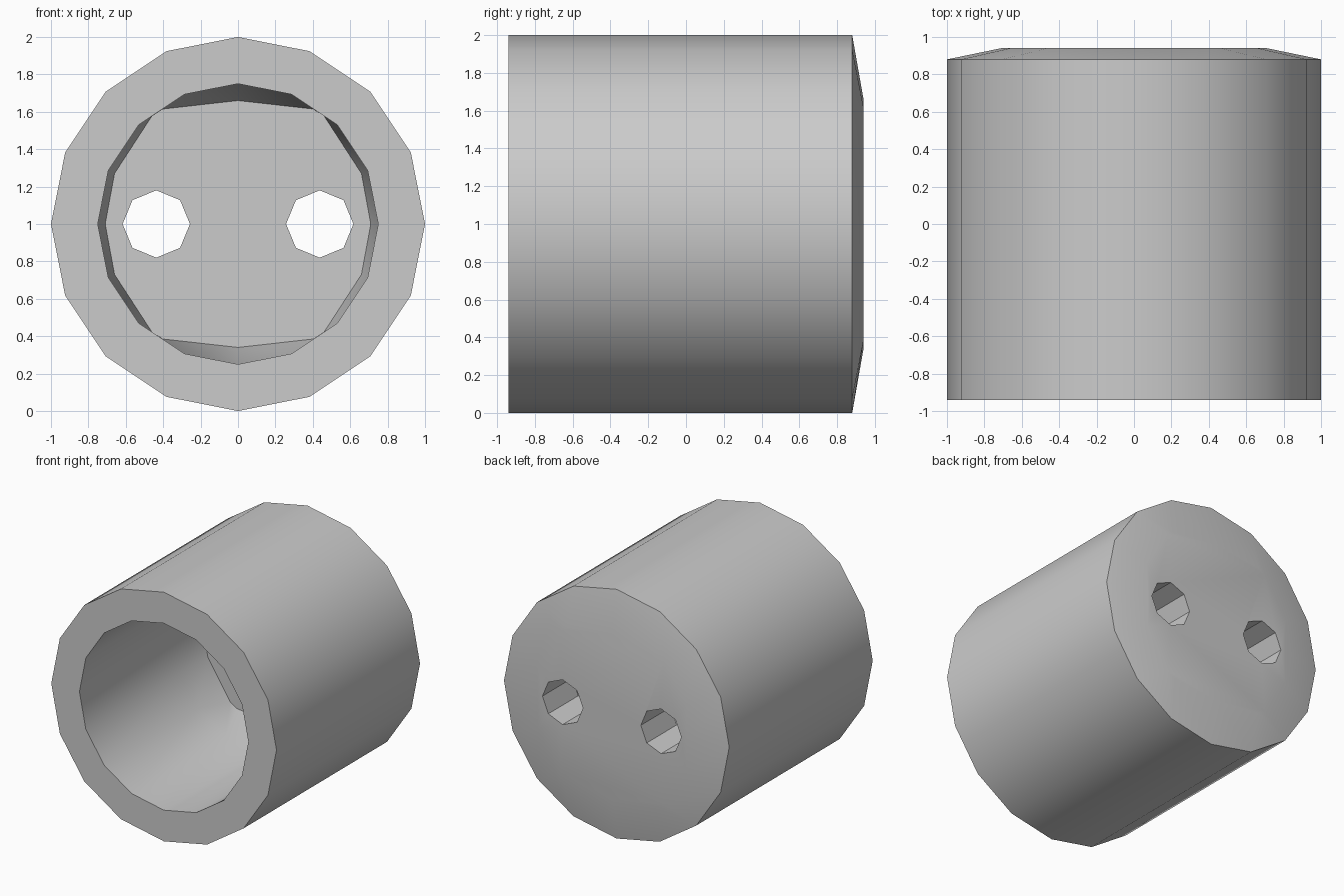
import bpy, bmesh, math

cube = bpy.data.objects.get("Cube")
if cube:
    bpy.data.objects.remove(cube, do_unlink=True)

SIDES = 16
grey = bpy.data.materials.new("plain_grey")
grey.use_nodes = True
colour = (0.6, 0.6, 0.6, 1)
grey.diffuse_color = colour
grey.node_tree.nodes["Principled BSDF"].inputs["Base Color"].default_value = colour


def circle(radius, count=SIDES):
    return [(radius * math.cos(2 * math.pi * i / count),
             radius * math.sin(2 * math.pi * i / count)) for i in range(count)]


def stack(name, rings):
    """Closed solid through a list of (outline, y) rings, capped at both ends."""
    bm = bmesh.new()
    loops = [[bm.verts.new((x, y, z)) for x, z in outline] for outline, y in rings]
    for a, b in zip(loops, loops[1:]):
        n = len(a)
        for i in range(n):
            j = (i + 1) % n
            bm.faces.new((a[i], a[j], b[j], b[i]))
    bm.faces.new(loops[0])
    bm.faces.new(loops[-1])
    bmesh.ops.recalc_face_normals(bm, faces=bm.faces)
    mesh = bpy.data.meshes.new(name)
    bm.to_mesh(mesh)
    bm.free()
    mesh.materials.append(grey)
    obj = bpy.data.objects.new(name, mesh)
    obj.location.z = 1
    bpy.context.collection.objects.link(obj)
    return obj


# Slightly squashed outline shared by the cup floor and the back cap
quarter = [(0.71, 0), (0.66, 0.27), (0.46, 0.578), (0.4, 0.615), (0, 0.66)]
half = quarter + [(-x, z) for x, z in quarter[-2::-1]]
flat = half + [(x, -z) for x, z in half[-2:0:-1]]

# Cup body: floor, bore, front rim, outer wall, shallow domed back
body = stack("cup_body", [
    (flat, 0.56),
    (circle(0.75), 0.25),
    (circle(0.75), -0.94),
    (circle(1), -0.94),
    (circle(1), 0.88),
    (flat, 0.94),
])

# Two octagonal holes through the back wall
for side, word in ((1, "left"), (-1, "right")):
    outline = [(x + side * 0.437, z) for x, z in circle(0.18, 8)]
    cutter = stack(word + "_hole_cutter", [(outline, 0.4), (outline, 1.2)])
    cut = body.modifiers.new(word + "_hole", 'BOOLEAN')
    cut.operation = 'DIFFERENCE'
    cut.solver = 'EXACT'
    cut.object = cutter
    bpy.context.view_layer.objects.active = body
    bpy.ops.object.modifier_apply(modifier=cut.name)
    bpy.data.objects.remove(cutter, do_unlink=True)

# Smooth walls with crisp rims
bpy.ops.object.select_all(action='DESELECT')
body.select_set(True)
bpy.context.view_layer.objects.active = body
bpy.ops.object.shade_smooth_by_angle(angle=math.radians(30))
